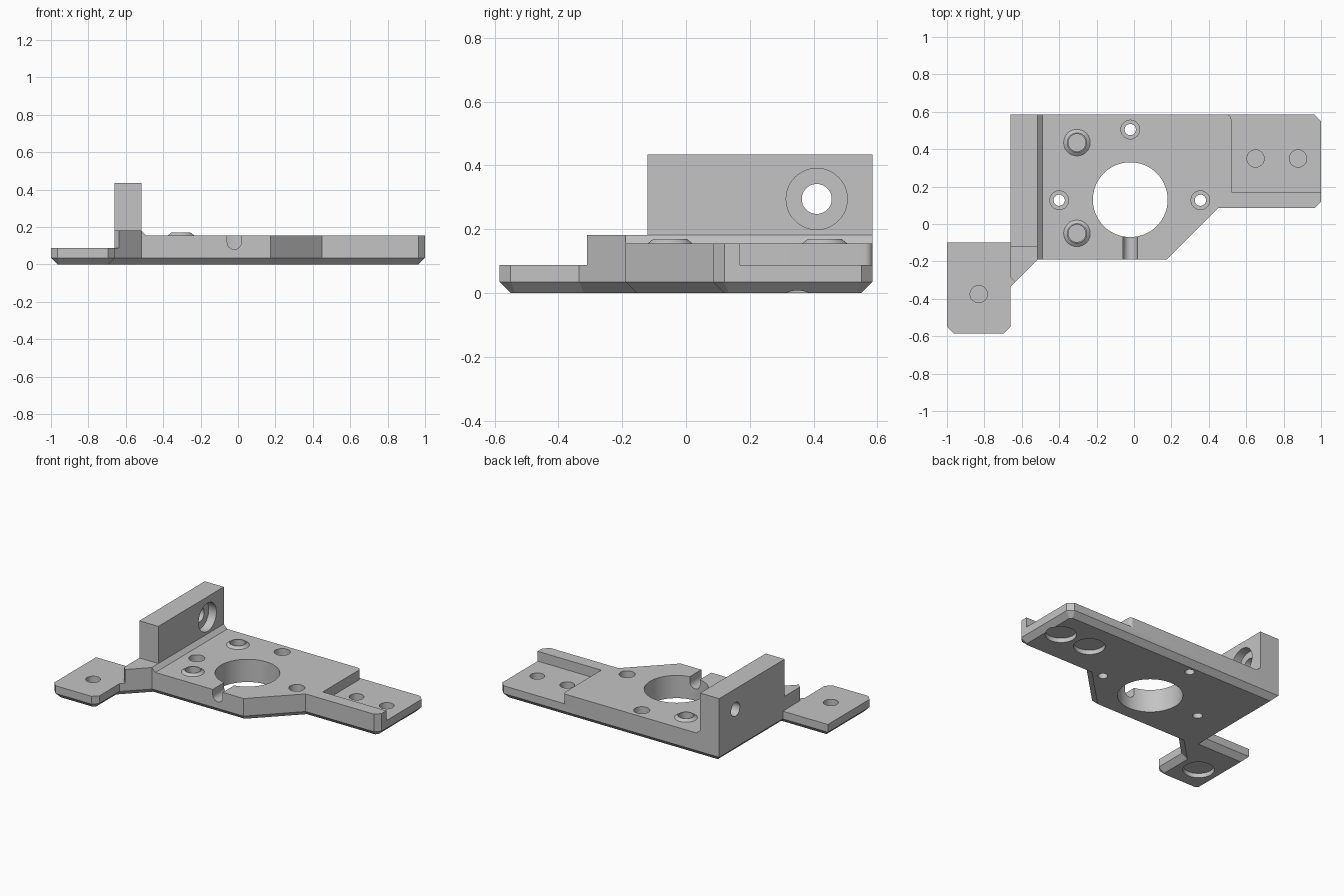
import bpy, bmesh, math
from mathutils import Vector

if "Cube" in bpy.data.objects:
    bpy.data.objects.remove(bpy.data.objects["Cube"])

grey = bpy.data.materials.new("plain_grey")
grey.diffuse_color = (0.55, 0.55, 0.55, 1)
grey.use_nodes = True
grey.node_tree.nodes["Principled BSDF"].inputs["Base Color"].default_value = grey.diffuse_color


def loft(name, rings):
    """Closed solid through rings of equal point count."""
    bm = bmesh.new()
    vs = [[bm.verts.new(p) for p in r] for r in rings]
    n = len(rings[0])
    for a, b in zip(vs, vs[1:]):
        for i in range(n):
            j = (i + 1) % n
            bm.faces.new((a[i], a[j], b[j], b[i]))
    bm.faces.new(vs[0][::-1])
    bm.faces.new(vs[-1])
    bmesh.ops.recalc_face_normals(bm, faces=bm.faces)
    me = bpy.data.meshes.new(name)
    bm.to_mesh(me)
    bm.free()
    me.materials.append(grey)
    ob = bpy.data.objects.new(name, me)
    bpy.context.collection.objects.link(ob)
    return ob


def prism(pts, lo, hi, axis="z"):
    """Extrude a 2D profile along z or y."""
    place = (lambda p, h: (p[0], p[1], h)) if axis == "z" else (lambda p, h: (p[0], h, p[1]))
    return loft("cutter", [[place(p, h) for p in pts] for h in (lo, hi)])


def round_part(c, r0, r1, lo, hi, axis="z", n=48):
    """Cylinder or cone along z (c = x, y) or x (c = y, z)."""
    def ring(r, h):
        cs = [(c[0] + r * math.cos(2 * math.pi * i / n),
               c[1] + r * math.sin(2 * math.pi * i / n)) for i in range(n)]
        return [(a, b, h) if axis == "z" else (h, a, b) for a, b in cs]
    return loft("cutter", [ring(r0, lo), ring(r1, hi)])


def inset(pts, d):
    """Mitred inward offset of a counter-clockwise outline."""
    out = []
    for i, p in enumerate(pts):
        p = Vector(p)
        a = (p - Vector(pts[i - 1])).normalized()
        b = (Vector(pts[(i + 1) % len(pts)]) - p).normalized()
        na, nb = Vector((-a.y, a.x)), Vector((-b.y, b.x))
        out.append(p + (na + nb) * d / (1 + na.dot(nb)))
    return out


# Whole footprint, with chamfered underside
outline = [(-0.66, 0.585), (-0.66, -0.1), (-1, -0.1), (-1, -0.55), (-0.965, -0.585),
           (-0.695, -0.585), (-0.66, -0.55), (-0.66, -0.335), (-0.515, -0.19), (0.175, -0.19),
           (0.45, 0.085), (0.965, 0.085), (1, 0.12), (1, 0.55), (0.965, 0.585)]
low = inset(outline, 0.035)
bracket = loft("mounting_bracket", [[(x, y, 0) for x, y in low],
                                    [(x, y, 0.035) for x, y in outline],
                                    [(x, y, 0.435) for x, y in outline]])


def combine(tool, op="DIFFERENCE"):
    mod = bracket.modifiers.new("combine", "BOOLEAN")
    mod.operation, mod.object, mod.solver = op, tool, "EXACT"
    bpy.context.view_layer.objects.active = bracket
    bpy.ops.object.modifier_apply(modifier=mod.name)
    bpy.data.objects.remove(tool)


# Space above the main plate, leaving the upright wall and its foot chamfer
combine(prism([(-0.455, 0.12), (-0.455, 0.155), (-0.49, 0.155), (-0.517, 0.182), (-0.517, 0.6),
               (1.2, 0.6), (1.2, 0.155), (-0.45, 0.155)][2:7], -1, 1, "y"))
# Low block in front of the wall
combine(prism([(-0.9, -0.8), (-0.4, -0.8), (-0.4, -0.12), (-0.9, -0.12)], 0.182, 0.6))
# Front left tab
combine(prism([(-1.1, -0.05), (-1.1, -0.8), (-0.6, -0.8), (-0.6, -0.345),
               (-0.66, -0.285), (-0.66, -0.05)], 0.088, 0.6))
# Rear right recess with a rounded mouth
mouth = [(0.495 + 0.025 * math.cos(t * math.pi / 12), 0.56 + 0.025 * math.sin(t * math.pi / 12))
         for t in range(7)]
combine(prism([(0.52, 0.17), (1.1, 0.17), (1.1, 0.7), (0.495, 0.7)] + mouth[::-1], 0.088, 0.6))

# Large centre hole and the round-bottomed cable slot
combine(round_part((-0.02, 0.13), 0.2, 0.2, -0.1, 0.3, n=72))
slot = [(-0.02 + 0.0375 * math.cos(t * math.pi / 12), 0.118 + 0.0375 * math.sin(t * math.pi / 12))
        for t in range(12, 25)]
combine(prism(slot + [(0.0175, 0.3), (-0.0575, 0.3)], -0.4, 0.05, "y"))

# Screw holes with counterbores
for c in ((-0.02, 0.505), (-0.4, 0.127), (0.355, 0.127)):
    combine(round_part(c, 0.03, 0.03, -0.1, 0.3))
    combine(round_part(c, 0.05, 0.05, 0.055, 0.3))

# Raised bosses with blind holes
for c in ((-0.305, 0.435), (-0.305, -0.05)):
    combine(round_part(c, 0.09, 0.052, 0.14, 0.17), "UNION")
    combine(round_part(c, 0.046, 0.046, 0.05, 0.3))

# Tab holes, with wide pockets underneath
for c in ((0.65, 0.35), (0.877, 0.35), (-0.83, -0.375)):
    combine(round_part(c, 0.046, 0.046, 0.04, 0.3))
    combine(round_part(c, 0.096, 0.096, -0.1, 0.03))

# Wall hole, counterbored on the inner side
combine(round_part((0.41, 0.295), 0.047, 0.047, -0.8, -0.3, "x"))
combine(round_part((0.41, 0.295), 0.096, 0.096, -0.575, -0.3, "x"))

bracket.select_set(True)
bpy.context.view_layer.objects.active = bracket
bpy.ops.object.shade_smooth_by_angle(angle=math.radians(25))
